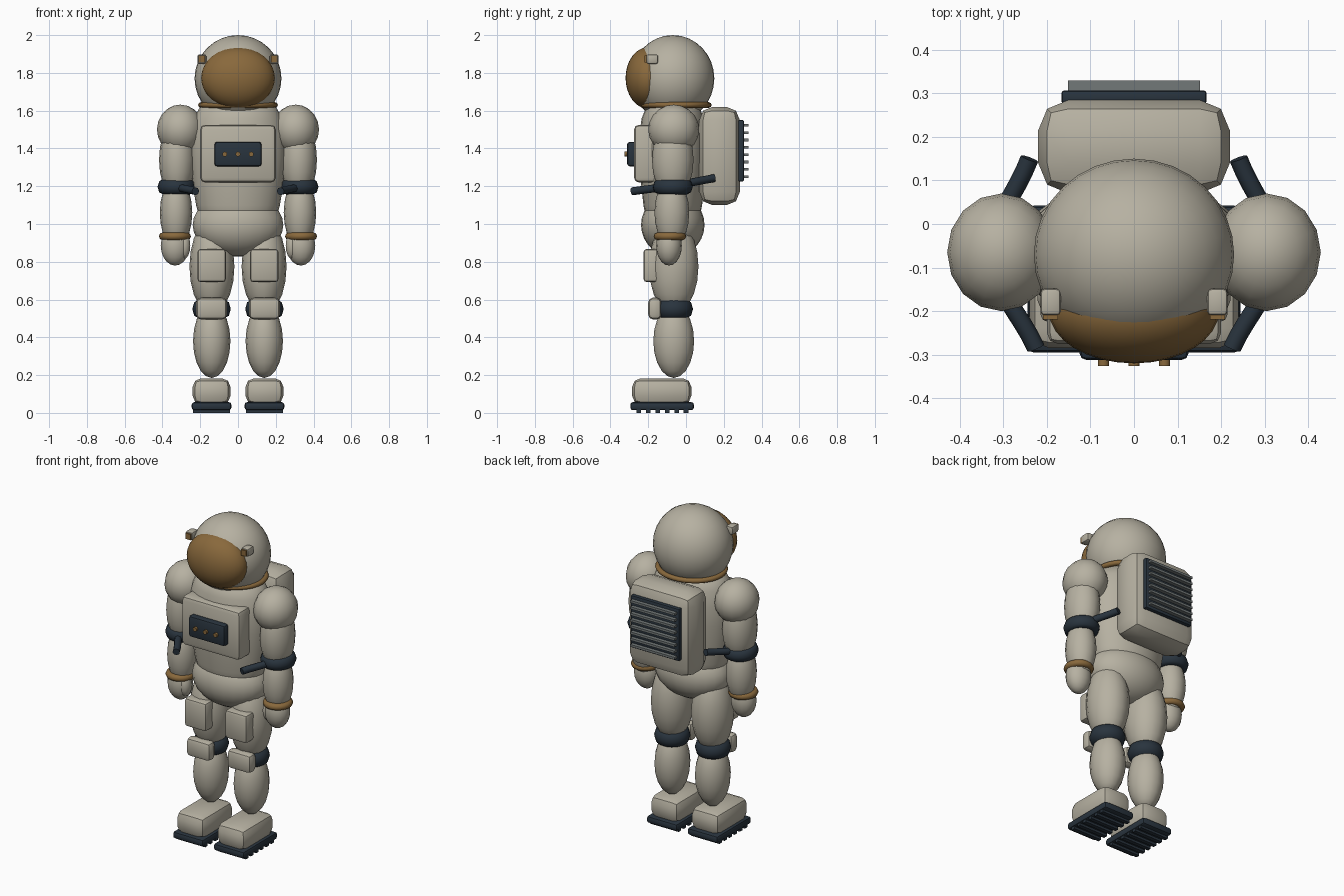
import bpy, bmesh, math
from mathutils import Matrix, Vector

cube = bpy.data.objects.get("Cube")
if cube:
    bpy.data.objects.remove(cube, do_unlink=True)


def material(name, rgb):
    m = bpy.data.materials.new(name)
    m.use_nodes = True
    m.diffuse_color = (*rgb, 1)
    m.node_tree.nodes["Principled BSDF"].inputs["Base Color"].default_value = (*rgb, 1)
    return m


SUIT = material("warm grey fabric", (0.47, 0.44, 0.36))
GOLD = material("bronze", (0.25, 0.14, 0.045))
DARK = material("dark navy rubber", (0.022, 0.034, 0.048))
STEEL = material("steel grey", (0.17, 0.19, 0.19))


def finish(name, bm, mat, angle=40):
    bmesh.ops.recalc_face_normals(bm, faces=bm.faces)
    mesh = bpy.data.meshes.new(name)
    bm.to_mesh(mesh)
    bm.free()
    mesh.materials.append(mat)
    ob = bpy.data.objects.new(name, mesh)
    bpy.context.collection.objects.link(ob)
    bpy.ops.object.select_all(action='DESELECT')
    ob.select_set(True)
    bpy.context.view_layer.objects.active = ob
    bpy.ops.object.shade_smooth_by_angle(angle=math.radians(angle))
    return ob


def ellipsoid(name, centre, radii, mat, seg=16, rings=10):
    bm = bmesh.new()
    m = Matrix.Translation(centre) @ Matrix.Diagonal((*radii, 1))
    bmesh.ops.create_uvsphere(bm, u_segments=seg, v_segments=rings, radius=1, matrix=m)
    return finish(name, bm, mat, 60)


def box(name, low, high, mat, bevel=0.0, segments=2):
    """Bevelled box between two corners."""
    low, high = Vector(low), Vector(high)
    bm = bmesh.new()
    m = Matrix.Translation((low + high) / 2) @ Matrix.Diagonal((*(high - low), 1))
    bmesh.ops.create_cube(bm, size=1, matrix=m)
    if bevel:
        bmesh.ops.bevel(bm, geom=bm.edges[:], offset=bevel, segments=segments,
                        profile=0.5, affect='EDGES')
    return finish(name, bm, mat, 30)


def lathe(name, centre, profile, mat, depth=1.0, seg=24, closed=False):
    """Revolve (radius, height) pairs around z; depth scales y."""
    bm = bmesh.new()
    rows = []
    for r, z in profile:
        rows.append([bm.verts.new((centre[0] + r * math.cos(a), centre[1] + depth * r * math.sin(a),
                                   centre[2] + z))
                     for a in (math.tau * i / seg for i in range(seg))])
    pairs = list(zip(rows, rows[1:]))
    if closed:
        pairs.append((rows[-1], rows[0]))
    else:
        bm.faces.new(rows[0])
        bm.faces.new(rows[-1])
    for a, b in pairs:
        for i in range(seg):
            j = (i + 1) % seg
            bm.faces.new((a[i], a[j], b[j], b[i]))
    return finish(name, bm, mat, 60)


def ring(name, centre, outer, half_width, half_height, mat, depth=1.0, seg=24):
    """Band with a rounded section, given its outer radius."""
    n = 8
    section = [(outer - half_width + half_width * math.cos(math.tau * k / n),
                half_height * math.sin(math.tau * k / n)) for k in range(n)]
    return lathe(name, centre, section, mat, depth, seg, True)


def tube(name, points, radius, mat):
    cu = bpy.data.curves.new(name, 'CURVE')
    cu.dimensions = '3D'
    cu.bevel_depth = radius
    cu.bevel_resolution = 2
    cu.use_fill_caps = True
    cu.resolution_u = 8
    sp = cu.splines.new('BEZIER')
    sp.bezier_points.add(len(points) - 1)
    for bp, p in zip(sp.bezier_points, points):
        bp.co = p
        bp.handle_left_type = bp.handle_right_type = 'AUTO'
    cu.materials.append(mat)
    ob = bpy.data.objects.new(name, cu)
    bpy.context.collection.objects.link(ob)


# Helmet
ellipsoid("helmet", (0, -0.07, 1.77), (0.23, 0.22, 0.23), SUIT, 32, 16)
ellipsoid("visor", (0, -0.2, 1.773), (0.195, 0.12, 0.163), GOLD, 32, 16)
ring("neck_ring", (0, -0.055, 1.63), 0.212, 0.018, 0.015, GOLD, 0.9, 32)

# Torso and hips
lathe("torso", (0, -0.07, 0),
      [(0.12, 0.95), (0.2, 1.02), (0.222, 1.1), (0.238, 1.2), (0.256, 1.35),
       (0.255, 1.47), (0.235, 1.56), (0.195, 1.63), (0.1, 1.66)], SUIT, 0.7)
ellipsoid("hips", (0, -0.07, 0.995), (0.24, 0.168, 0.168), SUIT, 24, 14)

# Chest unit
box("chest_box", (-0.2, -0.275, 1.22), (0.2, -0.15, 1.525), SUIT, 0.025)
box("control_panel", (-0.125, -0.312, 1.305), (0.125, -0.26, 1.435), DARK, 0.015)
for i, x in enumerate((-0.07, 0, 0.07)):
    bm = bmesh.new()
    m = Matrix.Translation((x, -0.316, 1.37)) @ Matrix.Rotation(math.pi / 2, 4, 'X')
    bmesh.ops.create_cone(bm, cap_ends=True, segments=12, radius1=0.013, radius2=0.013,
                          depth=0.02, matrix=m)
    finish(f"button_{i + 1}", bm, GOLD)

# Backpack with radiator
box("backpack", (-0.22, 0.07, 1.1), (0.22, 0.285, 1.62), SUIT, 0.07)
box("radiator_plate", (-0.167, 0.275, 1.225), (0.167, 0.307, 1.55), DARK, 0.008)
for i in range(8):
    z = 1.25 + i * 0.039
    box(f"radiator_fin_{i + 1}", (-0.152, 0.3, z - 0.007), (0.152, 0.33, z + 0.007), STEEL)

for side, s in (("right", -1), ("left", 1)):
    def mirrored_box(name, x0, x1, y0, y1, z0, z1, mat, bevel=0.0):
        xa, xb = sorted((s * x0, s * x1))
        box(f"{side}_{name}", (xa, y0, z0), (xb, y1, z1), mat, bevel)

    def blob(name, c, r, mat=SUIT, seg=16, rings=10):
        ellipsoid(f"{side}_{name}", (s * c[0], c[1], c[2]), r, mat, seg, rings)

    # Helmet lamp
    mirrored_box("helmet_lamp", 0.168, 0.215, -0.21, -0.148, 1.848, 1.898, SUIT, 0.01)
    mirrored_box("lamp_lens", 0.174, 0.209, -0.219, -0.205, 1.855, 1.891, GOLD)

    # Arm
    blob("shoulder", (0.305, -0.065, 1.5), (0.124, 0.135, 0.132))
    blob("upper_arm", (0.322, -0.07, 1.34), (0.096, 0.11, 0.21))
    ring(f"{side}_elbow_band", (s * 0.326, -0.07, 1.197), 0.1, 0.03, 0.041, DARK, 1.06)
    blob("forearm", (0.328, -0.075, 1.06), (0.086, 0.092, 0.185))
    ring(f"{side}_wrist_ring", (s * 0.334, -0.085, 0.935), 0.085, 0.022, 0.021, GOLD, 1.02)
    blob("glove", (0.333, -0.09, 0.885), (0.076, 0.068, 0.105))
    blob("thumb", (0.285, -0.105, 0.885), (0.034, 0.04, 0.07), SUIT, 10, 8)

    # Hose looping past the elbow
    tube(f"{side}_hose", [(s * 0.24, 0.15, 1.243), (s * 0.322, -0.07, 1.203),
                          (s * 0.225, -0.285, 1.173)], 0.021, DARK)

    # Leg
    blob("thigh", (0.138, -0.065, 0.775), (0.119, 0.131, 0.25))
    mirrored_box("thigh_pocket", 0.064, 0.215, -0.225, -0.13, 0.692, 0.868, SUIT, 0.018)
    ring(f"{side}_knee_band", (s * 0.14, -0.065, 0.55), 0.102, 0.035, 0.05, DARK)
    mirrored_box("knee_pad", 0.058, 0.222, -0.2, -0.13, 0.495, 0.61, SUIT, 0.025)
    blob("shin", (0.139, -0.065, 0.38), (0.099, 0.108, 0.195))

    # Boot with treaded sole
    mirrored_box("boot", 0.04, 0.24, -0.285, 0.028, 0.045, 0.183, SUIT, 0.045)
    mirrored_box("sole", 0.035, 0.245, -0.295, 0.042, 0.014, 0.057, DARK, 0.014)
    for i in range(6):
        y = -0.25 + i * 0.05
        mirrored_box(f"tread_{i + 1}", 0.042, 0.238, y - 0.012, y + 0.012, 0, 0.02, DARK)
